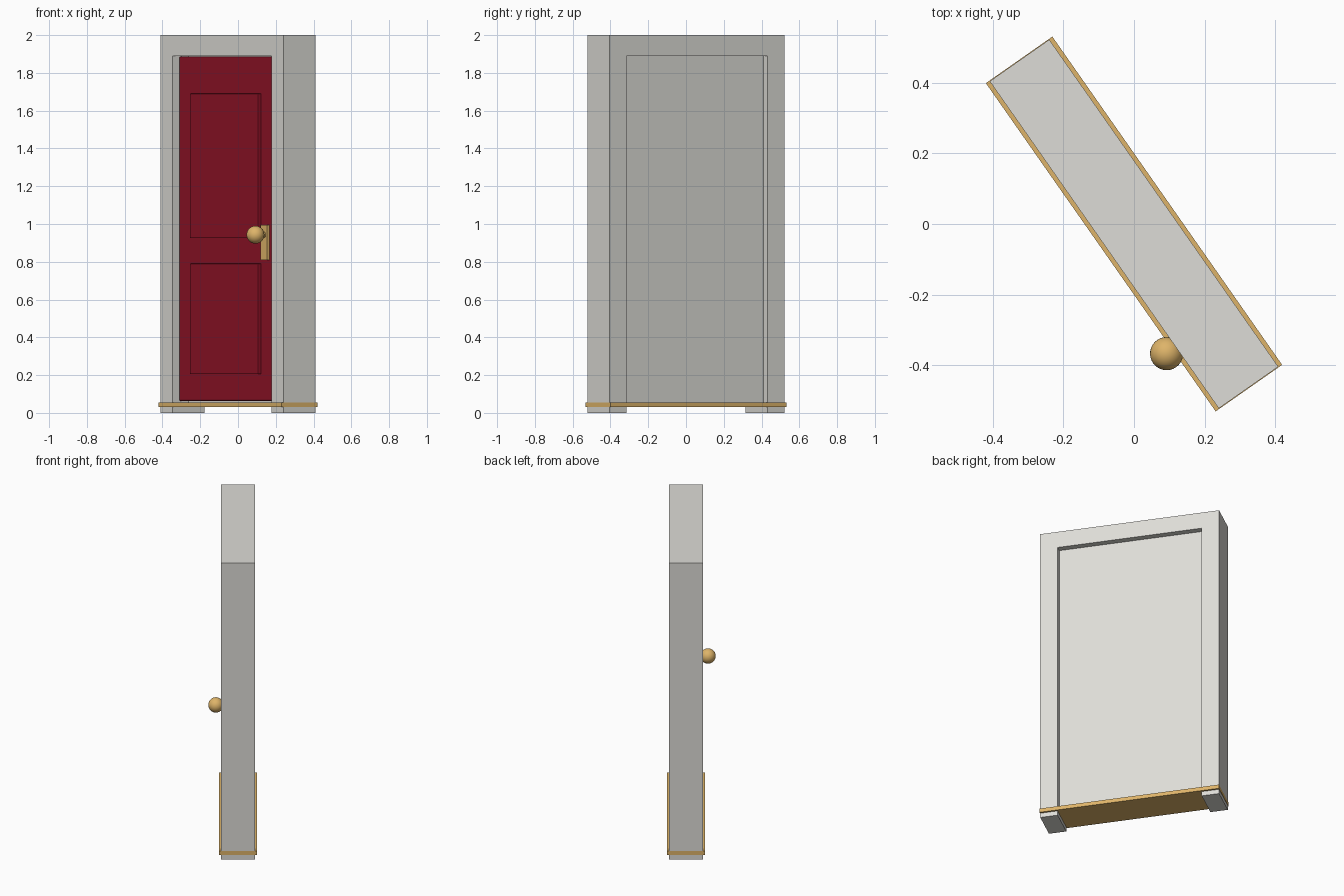
import bpy
from math import radians

cube = bpy.data.objects.get("Cube")
if cube:
    bpy.data.objects.remove(cube, do_unlink=True)


def material(name, colour):
    mat = bpy.data.materials.new(name)
    mat.use_nodes = True
    mat.diffuse_color = (*colour, 1)
    mat.node_tree.nodes["Principled BSDF"].inputs["Base Color"].default_value = (*colour, 1)
    return mat


GREY = material("pale_grey_paint", (0.73, 0.72, 0.68))
RED = material("deep_red_paint", (0.275, 0.006, 0.02))
BRASS = material("brass", (0.73, 0.456, 0.142))

# The whole doorway is turned about the vertical axis
root = bpy.data.objects.new("doorway", None)
bpy.context.collection.objects.link(root)
root.rotation_euler.z = radians(-55)
root.hide_render = True


def finish(obj, name, mat):
    obj.name = name
    obj.data.materials.append(mat)
    obj.parent = root
    return obj


def box(name, mat, x, y, z, bevel=0):
    """Box from (min, max) ranges along each axis."""
    ranges = (x, y, z)
    bpy.ops.mesh.primitive_cube_add(size=1, location=[(a + b) / 2 for a, b in ranges])
    obj = bpy.context.object
    obj.scale = [b - a for a, b in ranges]
    bpy.ops.object.transform_apply(location=False, rotation=False, scale=True)
    if bevel:
        mod = obj.modifiers.new("rounded_edges", "BEVEL")
        mod.width = bevel
        mod.segments = 2
    return finish(obj, name, mat)


HALF_W, HALF_D, INNER, TOP = 0.566, 0.103, 0.456, 1.89
DOOR_FRONT = -0.066

# Frame: two posts running to the ground and a header
for side, sign in (("right", -1), ("left", 1)):
    xs = sorted((sign * INNER, sign * HALF_W))
    box(side + "_post", GREY, xs, (-HALF_D, HALF_D), (0, TOP))
box("header", GREY, (-HALF_W, HALF_W), (-HALF_D, HALF_D), (TOP, 2))

# Threshold strip wrapping slightly around the frame
box("threshold", BRASS, (-0.568, 0.568), (-0.115, 0.115), (0.03, 0.056))

# Grey backing seen from behind
box("back_panel", GREY, (-INNER, INNER), (0, 0.063), (0.056, TOP))

# Door leaf with two raised panels
box("door", RED, (-0.452, 0.452), (DOOR_FRONT, 0), (0.062, 1.887), 0.008)
for name, z in (("upper_panel", (0.925, 1.69)), ("lower_panel", (0.205, 0.79))):
    box(name, RED, (-0.322, 0.308), (DOOR_FRONT - 0.02, DOOR_FRONT + 0.01), z, 0.004)

# Lock plate, stem and knob
KNOB_X, KNOB_Y, KNOB_Z = 0.354, -0.135, 0.943
box("lock_plate", BRASS, (0.324, 0.384), (DOOR_FRONT - 0.014, DOOR_FRONT + 0.005), (0.81, 0.995))
bpy.ops.mesh.primitive_cylinder_add(vertices=16, radius=0.016, depth=0.06,
                                    location=(KNOB_X, -0.1, KNOB_Z),
                                    rotation=(radians(90), 0, 0))
finish(bpy.context.object, "knob_stem", BRASS)
bpy.ops.object.shade_smooth_by_angle()
bpy.ops.mesh.primitive_uv_sphere_add(segments=32, ring_count=16, radius=0.047,
                                     location=(KNOB_X, KNOB_Y, KNOB_Z))
finish(bpy.context.object, "knob", BRASS)
bpy.ops.object.shade_smooth()
